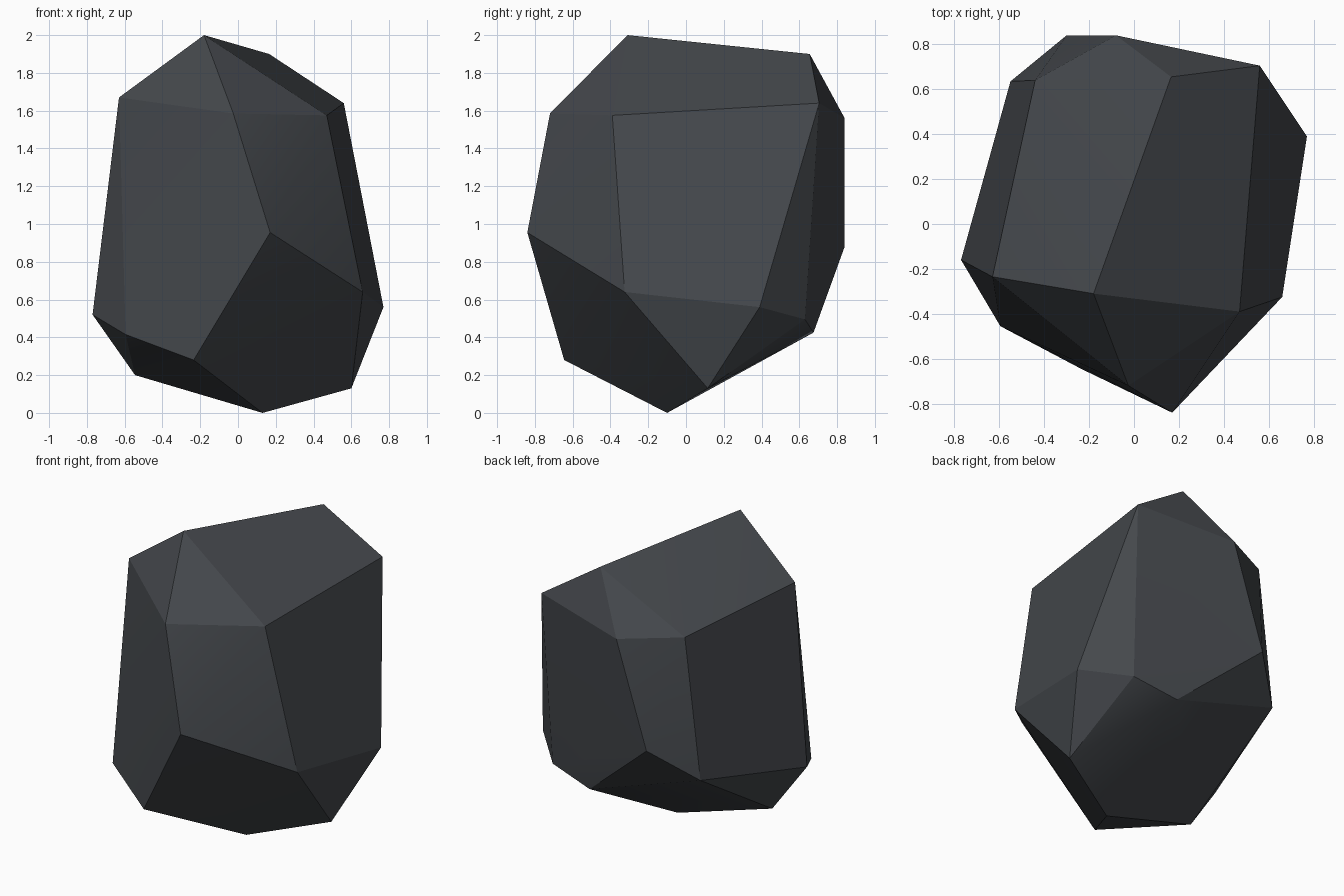
import bpy
import bmesh
from math import radians

default_cube = bpy.data.objects.get("Cube")
if default_cube:
    bpy.data.objects.remove(default_cube, do_unlink=True)


def flat_material(name, colour):
    material = bpy.data.materials.new(name)
    material.use_nodes = True
    material.diffuse_color = colour
    shader = material.node_tree.nodes["Principled BSDF"]
    shader.inputs["Base Color"].default_value = colour
    shader.inputs["Roughness"].default_value = 0.9
    return material


# Corners of the boulder, grouped by where they sit on it
crown = [(-.18, -.31, 2), (.165, .655, 1.9), (-.63, -.235, 1.67)]
shoulder = [(.56, .705, 1.64), (.47, -.39, 1.575), (-.025, -.72, 1.585),
            (-.08, .84, 1.56), (-.44, .64, 1.59)]
waist = [(.17, -.84, .955), (.66, -.325, .64), (.77, .39, .56),
         (-.3, .84, .88), (-.55, .635, .675), (-.77, -.16, .52)]
underside = [(-.235, -.645, .28), (-.595, -.455, .415), (-.545, -.12, .2),
             (.53, .63, .495), (.23, .675, .425), (.6, .115, .13)]
foot = [(.13, -.1, 0)]

# Wrap the corners in a chipped, faceted skin
mesh = bpy.data.meshes.new("boulder")
bm = bmesh.new()
for corner in crown + shoulder + waist + underside + foot:
    bm.verts.new(corner)
bmesh.ops.convex_hull(bm, input=bm.verts[:])
bmesh.ops.dissolve_limit(bm, angle_limit=radians(4),
                         verts=bm.verts[:], edges=bm.edges[:])
bmesh.ops.recalc_face_normals(bm, faces=bm.faces[:])
bm.to_mesh(mesh)
bm.free()

boulder = bpy.data.objects.new("boulder", mesh)
bpy.context.collection.objects.link(boulder)
mesh.materials.append(flat_material("dark slate stone", (.058, .064, .072, 1)))

# Soft shading within each facet, crisp edges between facets
bpy.ops.object.select_all(action="DESELECT")
boulder.select_set(True)
bpy.context.view_layer.objects.active = boulder
bpy.ops.object.shade_smooth_by_angle(angle=radians(20))
